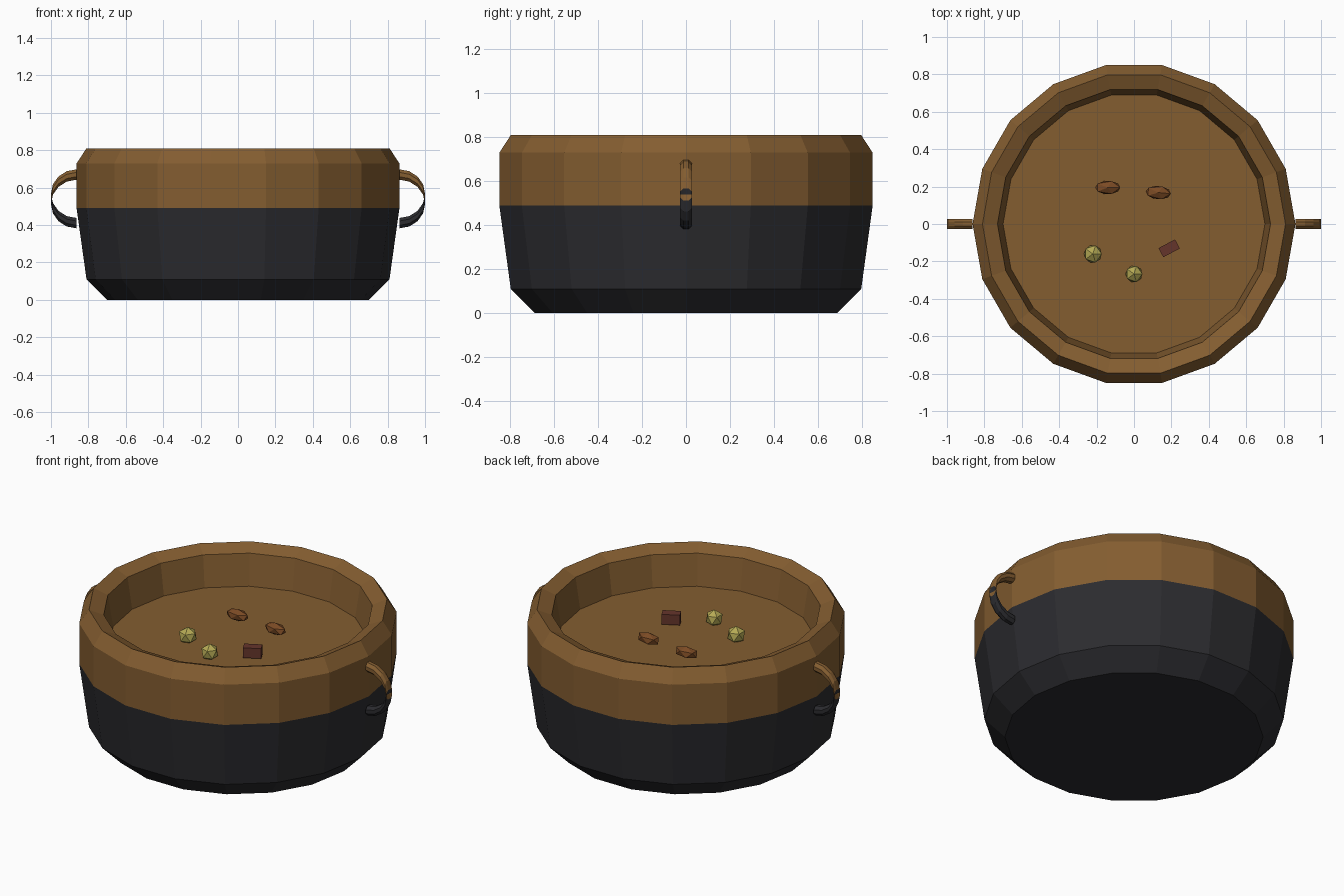
import bpy, bmesh, math

if "Cube" in bpy.data.objects:
    bpy.data.objects.remove(bpy.data.objects["Cube"])

SIDES = 18


def material(name, rgb):
    m = bpy.data.materials.new(name)
    m.diffuse_color = (*rgb, 1)
    m.use_nodes = True
    m.node_tree.nodes["Principled BSDF"].inputs["Base Color"].default_value = m.diffuse_color
    return m


brown = material("brown", (0.23, 0.11, 0.03))
iron = material("iron", (0.025, 0.025, 0.029))
orange = material("orange", (0.20, 0.07, 0.018))
yellow = material("yellow", (0.46, 0.40, 0.09))
red = material("red_brown", (0.13, 0.035, 0.024))


def finish(name, bm, *mats):
    mesh = bpy.data.meshes.new(name)
    bm.to_mesh(mesh)
    bm.free()
    for m in mats:
        mesh.materials.append(m)
    ob = bpy.data.objects.new(name, mesh)
    bpy.context.collection.objects.link(ob)
    return ob


def bridge(bm, rings, closed_n):
    faces = []
    for a, b in zip(rings, rings[1:]):
        row = []
        for i in range(closed_n):
            j = (i + 1) % closed_n
            row.append(bm.faces.new((a[i], a[j], b[j], b[i])))
        faces.append(row)
    return faces


def lathe(name, profile, mat, cap_start=False, cap_end=False):
    bm = bmesh.new()
    rings = [[bm.verts.new((r * math.cos(math.tau * i / SIDES),
                            r * math.sin(math.tau * i / SIDES), z))
              for i in range(SIDES)] for r, z in profile]
    bridge(bm, rings, SIDES)
    if cap_start:
        bm.faces.new(rings[0][::-1])
    if cap_end:
        bm.faces.new(rings[-1])
    return finish(name, bm, mat)


# Pot: dark lower body, brown upper body with sloped lip, stew surface
lathe("pot_base", [(0.70, 0), (0.81, 0.11), (0.863, 0.49)], iron, cap_start=True)
lathe("pot_rim", [(0.863, 0.49), (0.863, 0.73), (0.81, 0.81),
                  (0.73, 0.777), (0.70, 0.593)], brown)
lathe("stew", [(0.70, 0.593)], brown, cap_end=True)


# Handles: sheared half rings, brown above and dark below
def handle(name, side):
    bm = bmesh.new()
    steps, n, rad = 8, 8, 0.03
    rings = []
    for s in range(steps + 1):
        a = math.pi / 2 - math.pi * s / steps
        x, z = 0.863 + 0.137 * math.cos(a), 0.54 + 0.13 * math.sin(a)
        rings.append([bm.verts.new((side * x,
                                    rad * math.cos(math.tau * (i + 0.5) / n),
                                    z + rad * math.sin(math.tau * (i + 0.5) / n)))
                      for i in range(n)])
    for s, row in enumerate(bridge(bm, rings, n)):
        for f in row:
            f.material_index = int(s >= steps // 2)
    bm.faces.new(rings[0])
    bm.faces.new(rings[-1]).material_index = 1
    bmesh.ops.recalc_face_normals(bm, faces=bm.faces)
    finish(name, bm, brown, iron)


handle("handle_right", 1)
handle("handle_left", -1)


# Chunks floating in the stew
def chunk(name, loc, scale, mat, turn=0.0, box=False):
    bm = bmesh.new()
    if box:
        bmesh.ops.create_cube(bm, size=1)
    else:
        bmesh.ops.create_icosphere(bm, subdivisions=1, radius=1)
    ob = finish(name, bm, mat)
    ob.location, ob.scale = loc, scale
    ob.rotation_euler.z = math.radians(turn)


chunk("meat_1", (-0.14, 0.195, 0.635), (0.075, 0.04, 0.035), orange)
chunk("meat_2", (0.13, 0.168, 0.635), (0.075, 0.04, 0.035), orange, -5)
chunk("potato_1", (-0.22, -0.16, 0.627), (0.053, 0.053, 0.05), yellow)
chunk("potato_2", (0, -0.267, 0.627), (0.05, 0.05, 0.05), yellow)
chunk("carrot_cube", (0.188, -0.13, 0.63), (0.10, 0.055, 0.06), red, 28, box=True)
